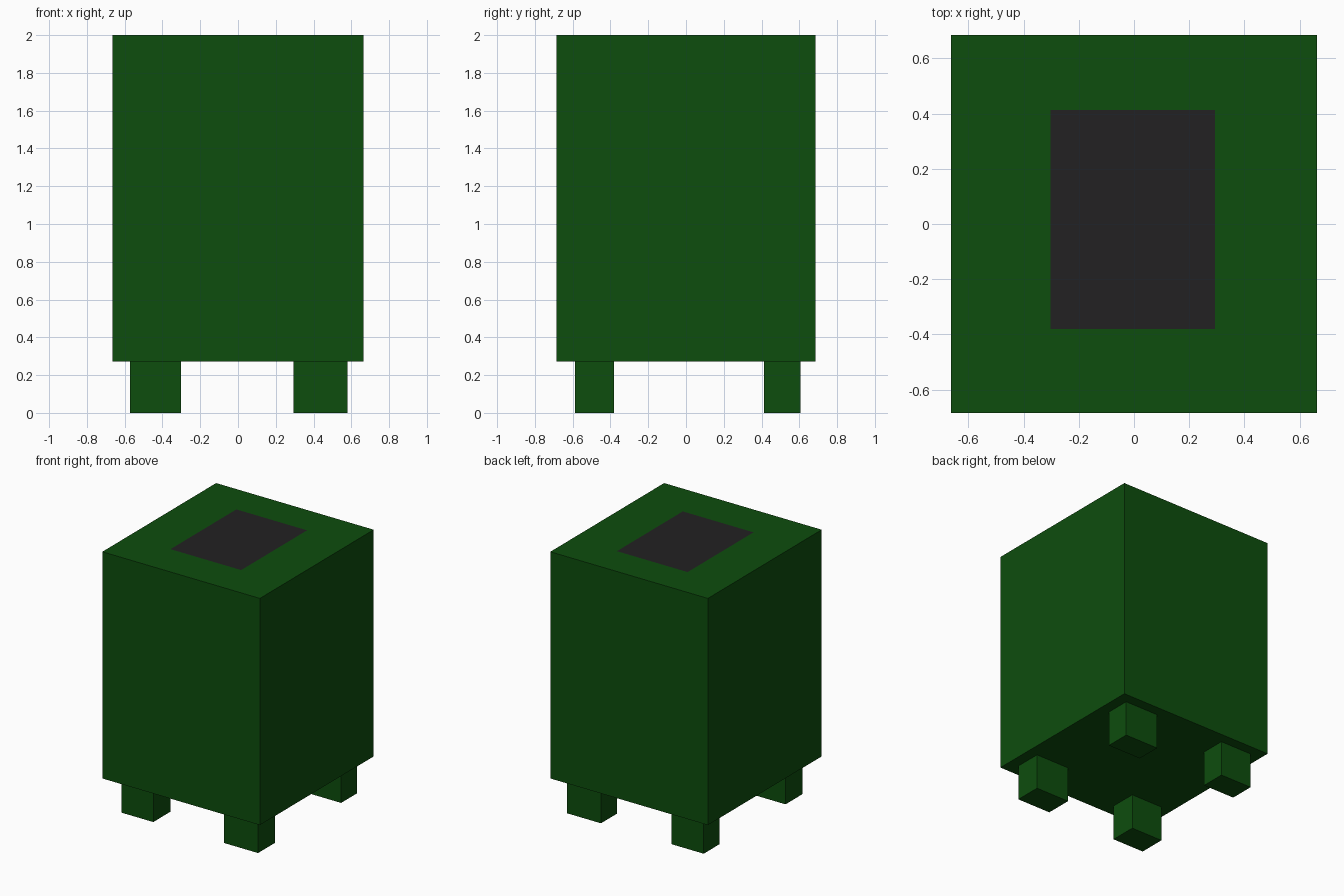
import bpy
import bmesh

if "Cube" in bpy.data.objects:
    bpy.data.objects.remove(bpy.data.objects["Cube"])


def material(name, rgb):
    mat = bpy.data.materials.new(name)
    mat.diffuse_color = (*rgb, 1)
    mat.use_nodes = True
    mat.node_tree.nodes["Principled BSDF"].inputs["Base Color"].default_value = mat.diffuse_color
    return mat


def box(name, lo, hi, mat):
    size = [b - a for a, b in zip(lo, hi)]
    centre = [(a + b) / 2 for a, b in zip(lo, hi)]
    bm = bmesh.new()
    bmesh.ops.create_cube(bm, size=1)
    bmesh.ops.scale(bm, vec=size, verts=bm.verts)
    mesh = bpy.data.meshes.new(name)
    bm.to_mesh(mesh)
    bm.free()
    mesh.materials.append(mat)
    obj = bpy.data.objects.new(name, mesh)
    obj.location = centre
    bpy.context.collection.objects.link(obj)
    return obj


green = material("dark_green", (0.004, 0.075, 0.004))
charcoal = material("charcoal", (0.016, 0.015, 0.016))

# Inner leg edges also bound the dark panel on top
PX = (-0.303, 0.293)
PY = (-0.38, 0.413)
BOTTOM = 0.273

# Main body
body = box("body", (-0.664, -0.685, BOTTOM), (0.664, 0.685, 2), green)
body.data.materials.append(charcoal)

# Dark flush panel: inset the top face and fit it to the panel rectangle
bm = bmesh.new()
bm.from_mesh(body.data)
top = max(bm.faces, key=lambda f: f.calc_center_median().z)
bmesh.ops.inset_region(bm, faces=[top], thickness=0.3)
for v in top.verts:
    v.co.x = PX[v.co.x > 0]
    v.co.y = PY[v.co.y > 0]
top.material_index = 1
bm.to_mesh(body.data)
bm.free()

# Four short legs
for side, x0, x1 in (("left", -0.573, PX[0]), ("right", PX[1], 0.58)):
    for end, y0, y1 in (("front", -0.587, PY[0]), ("back", PY[1], 0.605)):
        box(f"{end}_{side}_leg", (x0, y0, 0), (x1, y1, BOTTOM), green)
